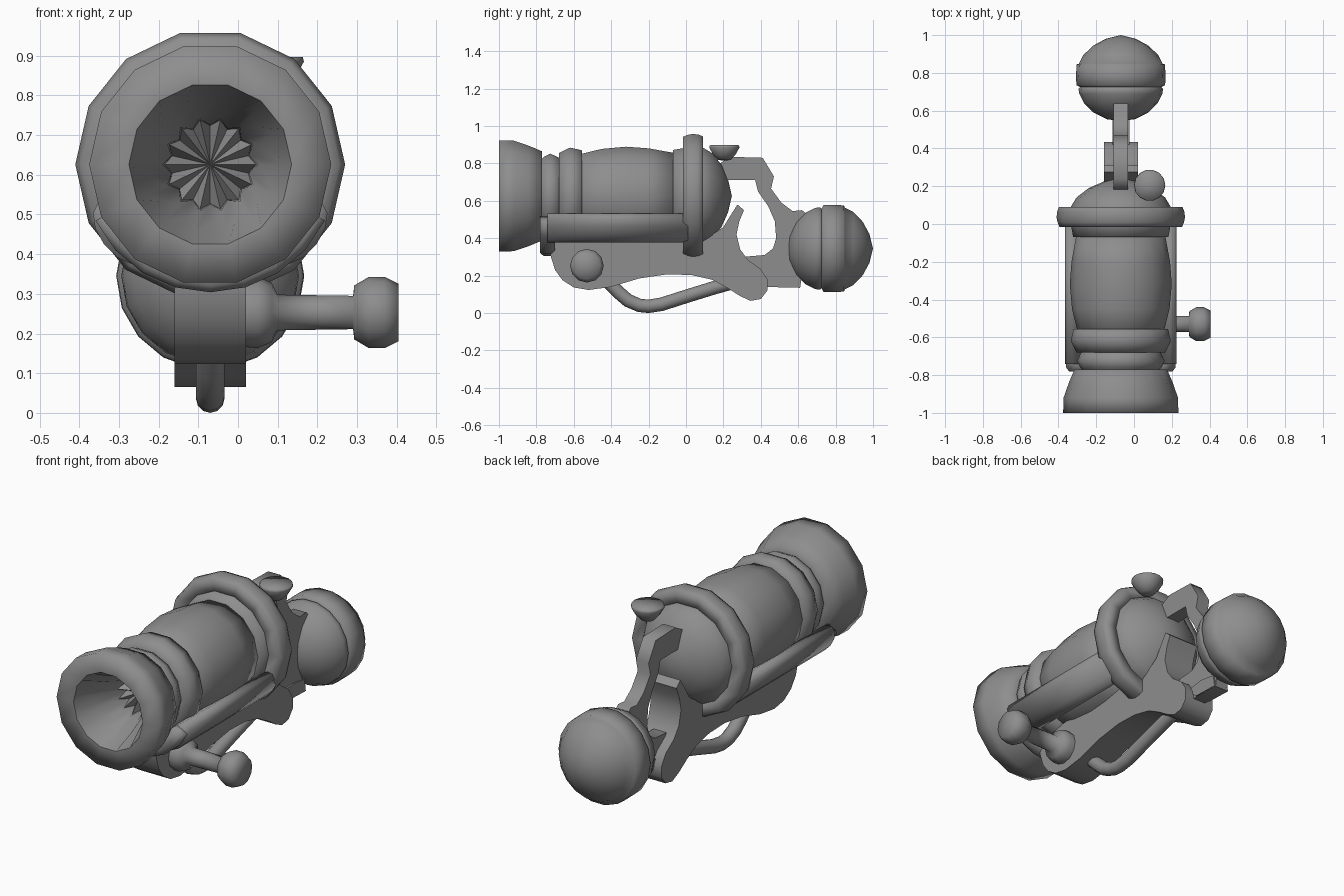
import bpy, bmesh, math
from mathutils import Matrix, Vector

if "Cube" in bpy.data.objects:
    bpy.data.objects.remove(bpy.data.objects["Cube"])

CX, CZ = -0.07, 0.626          # main barrel axis
N = 14                         # sides of the round parts

metal = bpy.data.materials.new("dark_metal")
metal.diffuse_color = (.27, .27, .27, 1)
metal.use_nodes = True
metal.node_tree.nodes["Principled BSDF"].inputs["Base Color"].default_value = metal.diffuse_color


def finish(name, bm):
    bmesh.ops.remove_doubles(bm, verts=bm.verts, dist=1e-5)
    bmesh.ops.recalc_face_normals(bm, faces=bm.faces)
    me = bpy.data.meshes.new(name)
    bm.to_mesh(me)
    bm.free()
    ob = bpy.data.objects.new(name, me)
    bpy.context.collection.objects.link(ob)
    return ob


def lathe(name, profile, centre, axis='Y', n=N, closed=False, arc=None):
    """Turn (along, radius) points round an axis; arc = (start, end) in degrees."""
    bm = bmesh.new()
    a0, a1 = arc or (0, 360)
    count = n + 1 if arc else n
    cols = []
    for k in range(count):
        a = math.radians(a0 + (a1 - a0) * k / n)
        c, s = math.cos(a), math.sin(a)
        col = []
        for t, r in profile:
            p = {'X': (t, r * c, r * s), 'Y': (r * c, t, r * s), 'Z': (r * c, r * s, t)}[axis]
            col.append(bm.verts.new(Vector(p) + Vector(centre)))
        cols.append(col)
    m = len(profile)
    for k in range(n):
        A, B = cols[k], cols[(k + 1) % count]
        for i in range(m if closed else m - 1):
            j = (i + 1) % m
            bm.faces.new((A[i], A[j], B[j], B[i]))
    if arc:
        bm.faces.new(cols[0])
        bm.faces.new(cols[-1])
    bmesh.ops.dissolve_degenerate(bm, dist=1e-5, edges=bm.edges)
    return finish(name, bm)


def plate(name, outline, width):
    """Side outline (y, z) extruded across x, centred on the barrel axis."""
    bm = bmesh.new()
    f = bm.faces.new([bm.verts.new((CX - width / 2, y, z)) for y, z in outline])
    out = bmesh.ops.extrude_face_region(bm, geom=[f])
    bmesh.ops.translate(bm, vec=(width, 0, 0),
                        verts=[v for v in out['geom'] if isinstance(v, bmesh.types.BMVert)])
    return finish(name, bm)


axis = (CX, 0, CZ)

# Flared muzzle, neck and collar
lathe("muzzle_bell", [(-1, .205), (-1, .305), (-.92, .303), (-.84, .275), (-.77, .245),
                      (-.77, .19)], axis)
lathe("neck", [(-.78, .195), (-.76, .215), (-.725, .232), (-.68, .21), (-.67, .19)], axis)
lathe("collar", [(-.68, .19), (-.68, .235), (-.62, .265), (-.555, .25), (-.555, .2)], axis)

# Folded funnel inside the muzzle
bm = bmesh.new()
rings = []
for y, r_even, r_odd, dy in [(-1, .205, .2, 0), (-.9, .178, .15, .0),
                             (-.8, .12, .1, .05), (-.76, .115, .098, .05), (-.72, 0, 0, 0)]:
    rings.append([bm.verts.new((CX + (r_odd if k % 2 else r_even) * math.cos(math.pi * k / N),
                                y + (dy if k % 2 else 0),
                                CZ + (r_odd if k % 2 else r_even) * math.sin(math.pi * k / N)))
                  for k in range(2 * N)])
for A, B in zip(rings, rings[1:]):
    for k in range(2 * N):
        j = (k + 1) % (2 * N)
        bm.faces.new((A[k], A[j], B[j], B[k]))
finish("muzzle_funnel", bm)

# Barrel, rear dome and big ring
lathe("barrel", [(-.57, .21), (-.555, .232), (-.45, .258), (-.32, .27), (-.2, .261),
                 (-.07, .237), (-.07, .2)], axis)
lathe("rear_flange", [(-.07, .2), (-.07, .252), (0, .265)], axis)
lathe("rear_dome", [(0, .27), (.09, .265), (.14, .235), (.19, .17), (.225, .09), (.245, 0)], axis)
lathe("big_ring", [(-.015, .25), (-.015, .325), (.01, .335), (.035, .34), (.065, .337),
                   (.09, .327), (.09, .26)], axis, closed=True)

# Side rails, joined under the neck by a half hoop
for side, label in ((1, "right"), (-1, "left")):
    bm = bmesh.new()
    bmesh.ops.create_cone(bm, cap_ends=True, segments=12, radius1=1, radius2=1, depth=.75)
    a = math.radians(-37)
    tilt = Matrix.Rotation(-a if side > 0 else a, 4, 'Y')
    place = (Matrix.Translation((CX + side * .285 * math.cos(a), -.365, CZ + .285 * math.sin(a)))
             @ tilt @ Matrix.Diagonal((.05, 1, .092, 1)) @ Matrix.Rotation(math.pi / 2, 4, 'X'))
    bmesh.ops.transform(bm, matrix=place, verts=bm.verts)
    finish(label + "_rail", bm)
lathe("front_hoop", [(-.78, .25), (-.78, .305), (-.76, .322), (-.72, .322), (-.70, .305),
                     (-.70, .25)], axis, n=8, closed=True, arc=(-26, -154))

# Lower body with the rear prong
plate("lower_body", [(-.72, .4), (-.725, .31), (-.70, .23), (-.66, .175), (-.6, .137), (-.52, .123),
                     (-.4, .14), (-.25, .185), (-.1, .207), (.03, .203), (.14, .178), (.22, .135),
                     (.29, .09), (.345, .065), (.4, .075), (.435, .12), (.435, .18), (.40, .235),
                     (.33, .285), (.29, .34), (.27, .42), (.285, .49), (.31, .55), (.275, .58),
                     (.24, .525), (.2, .46), (.14, .42)], .18)

# Rear frame holding the ball
plate("rear_arm", [(.18, .71), (.37, .71), (.385, .65), (.44, .57), (.475, .49), (.482, .4),
                   (.465, .345), (.42, .31), (.3, .3), (.3, .2), (.4, .14), (.61, .135), (.62, .2),
                   (.68, .28), (.68, .5), (.62, .55), (.57, .545), (.51, .59), (.455, .665),
                   (.47, .73), (.41, .83), (.24, .835), (.18, .8)], .075)
plate("ball_socket", [(.4, .2), (.46, .14), (.61, .135), (.6, .2), (.5, .215)], .09)

# Rear ball with a raised band
lathe("rear_ball", [(.545, 0), (.555, .075), (.59, .145), (.64, .195), (.69, .22), (.715, .224),
                    (.725, .215), (.735, .235), (.785, .237), (.845, .234), (.848, .222),
                    (.895, .198), (.945, .145), (.98, .08), (1, 0)], (CX, 0, .345), n=18)

# Side handle knob
lathe("side_knob", [(0, .085), (.05, .09), (.085, .075), (.1, .045), (.29, .042), (.293, .068),
                    (.33, .09), (.37, .09), (.405, .072), (.405, 0)], (0, -.53, .253), axis='X', n=12)

# Top button
lathe("top_button", [(.815, 0), (.818, .035), (.845, .06), (.885, .083), (.897, .08), (.898, 0)],
      (.083, .205, 0), axis='Z')

# Trigger guard tube
cu = bpy.data.curves.new("guard_bar", 'CURVE')
cu.dimensions = '3D'
cu.bevel_depth = .036
cu.bevel_resolution = 4
cu.use_fill_caps = True
sp = cu.splines.new('POLY')
path = [(-.42, .17), (-.36, .11), (-.31, .067), (-.25, .041), (-.2, .036), (-.13, .047),
        (.02, .095), (.15, .135), (.24, .16)]
sp.points.add(len(path) - 1)
for p, (y, z) in zip(sp.points, path):
    p.co = (CX, y, z, 1)
guard = bpy.data.objects.new("guard_bar", cu)
bpy.context.collection.objects.link(guard)

# Mesh conversion, shading and colour
bpy.ops.object.select_all(action='DESELECT')
guard.select_set(True)
bpy.context.view_layer.objects.active = guard
bpy.ops.object.convert(target='MESH')
flat = ("lower_body", "rear_arm", "ball_socket")
for ob in list(bpy.context.collection.objects):
    bpy.ops.object.select_all(action='DESELECT')
    ob.select_set(True)
    bpy.context.view_layer.objects.active = ob
    bpy.ops.object.shade_smooth_by_angle(angle=math.radians(60 if ob.name in flat else 100))
    ob.data.materials.clear()
    ob.data.materials.append(metal)
